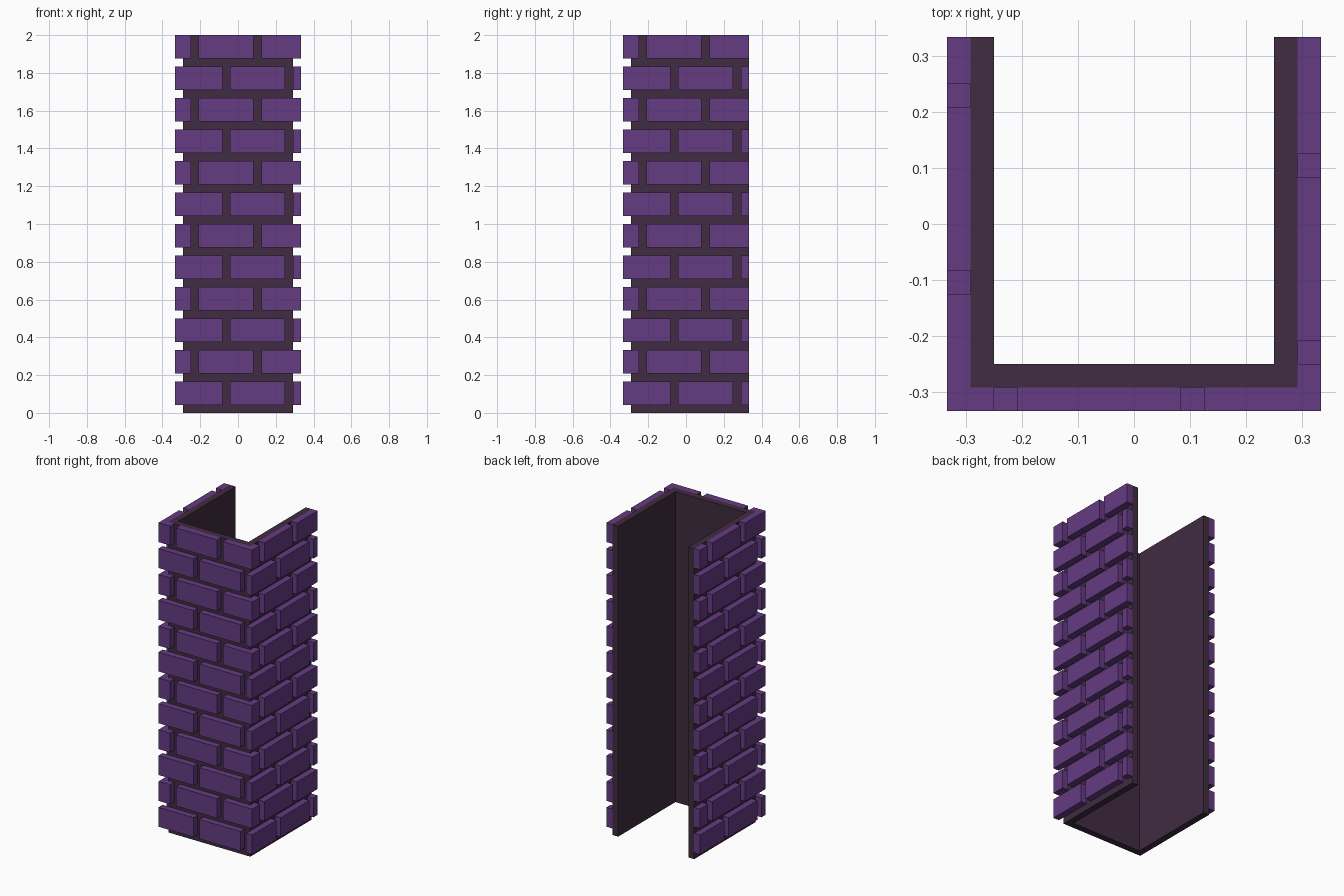
import bpy, bmesh
from mathutils import Matrix

if "Cube" in bpy.data.objects:
    bpy.data.objects.remove(bpy.data.objects["Cube"], do_unlink=True)

OUT = 1 / 3          # outer half width, at the brick faces
GAP = 1 / 24         # mortar gap, brick depth and wall thickness
FACE = OUT - GAP     # outer face of the mortar wall
INNER = FACE - GAP   # inner face of the mortar wall
PITCH = 1 / 6        # height of one course
ROWS = 12


def material(name, color):
    mat = bpy.data.materials.new(name)
    mat.use_nodes = True
    mat.diffuse_color = color
    mat.node_tree.nodes["Principled BSDF"].inputs["Base Color"].default_value = color
    return mat


purple = material("purple brick", (0.130, 0.044, 0.225, 1))
dark = material("dark mortar", (0.052, 0.025, 0.052, 1))


def finish(bm, name, mat):
    bmesh.ops.recalc_face_normals(bm, faces=bm.faces)
    mesh = bpy.data.meshes.new(name)
    bm.to_mesh(mesh)
    bm.free()
    mesh.materials.append(mat)
    obj = bpy.data.objects.new(name, mesh)
    bpy.context.collection.objects.link(obj)


def add_box(bm, lo, hi):
    size = [b - a for a, b in zip(lo, hi)]
    mid = [(a + b) / 2 for a, b in zip(lo, hi)]
    bmesh.ops.create_cube(bm, size=1, matrix=Matrix.Translation(mid) @ Matrix.Diagonal((*size, 1)))


# Mortar wall: U-shaped profile, open at the back, extruded to full height
bm = bmesh.new()
profile = [(-FACE, OUT), (-FACE, -FACE), (FACE, -FACE), (FACE, OUT),
           (INNER, OUT), (INNER, -INNER), (-INNER, -INNER), (-INNER, OUT)]
base = bm.faces.new([bm.verts.new((x, y, 0)) for x, y in profile])
top = bmesh.ops.extrude_face_region(bm, geom=[base])
bmesh.ops.translate(bm, vec=(0, 0, ROWS * PITCH),
                    verts=[v for v in top["geom"] if isinstance(v, bmesh.types.BMVert)])
finish(bm, "mortar_wall", dark)

# Brick spans along a wall, for the two alternating courses
EVEN = [(-OUT, -2 * GAP), (-GAP, 6 * GAP), (7 * GAP, OUT)]
ODD = [(-OUT, -6 * GAP), (-5 * GAP, 2 * GAP), (3 * GAP, OUT)]

front, right, left = bmesh.new(), bmesh.new(), bmesh.new()
for row in range(ROWS):
    z0, z1 = row * PITCH + GAP, (row + 1) * PITCH
    odd = row % 2 == 1
    for i, (a, b) in enumerate(ODD if odd else EVEN):
        # Front bricks; the last one of an even course is the right wall's corner brick
        if odd or i < 2:
            add_box(front, (a, -OUT, z0), (b, -FACE, z1))
        # Right bricks run front to back; odd courses butt against the front corner brick
        start = -FACE if odd and i == 0 else a
        add_box(right, (FACE, start, z0), (OUT, b, z1))
        # Left bricks run back to front and butt against the front corner brick
        end = min(b, FACE)
        if end - a > 0.001:
            add_box(left, (-OUT, -end, z0), (-FACE, -a, z1))

# Drop sliver bricks of zero length at the left corner
for bm, name in ((front, "front_bricks"), (right, "right_side_bricks"), (left, "left_side_bricks")):
    bmesh.ops.dissolve_degenerate(bm, edges=bm.edges, dist=1e-5)
    finish(bm, name, purple)
